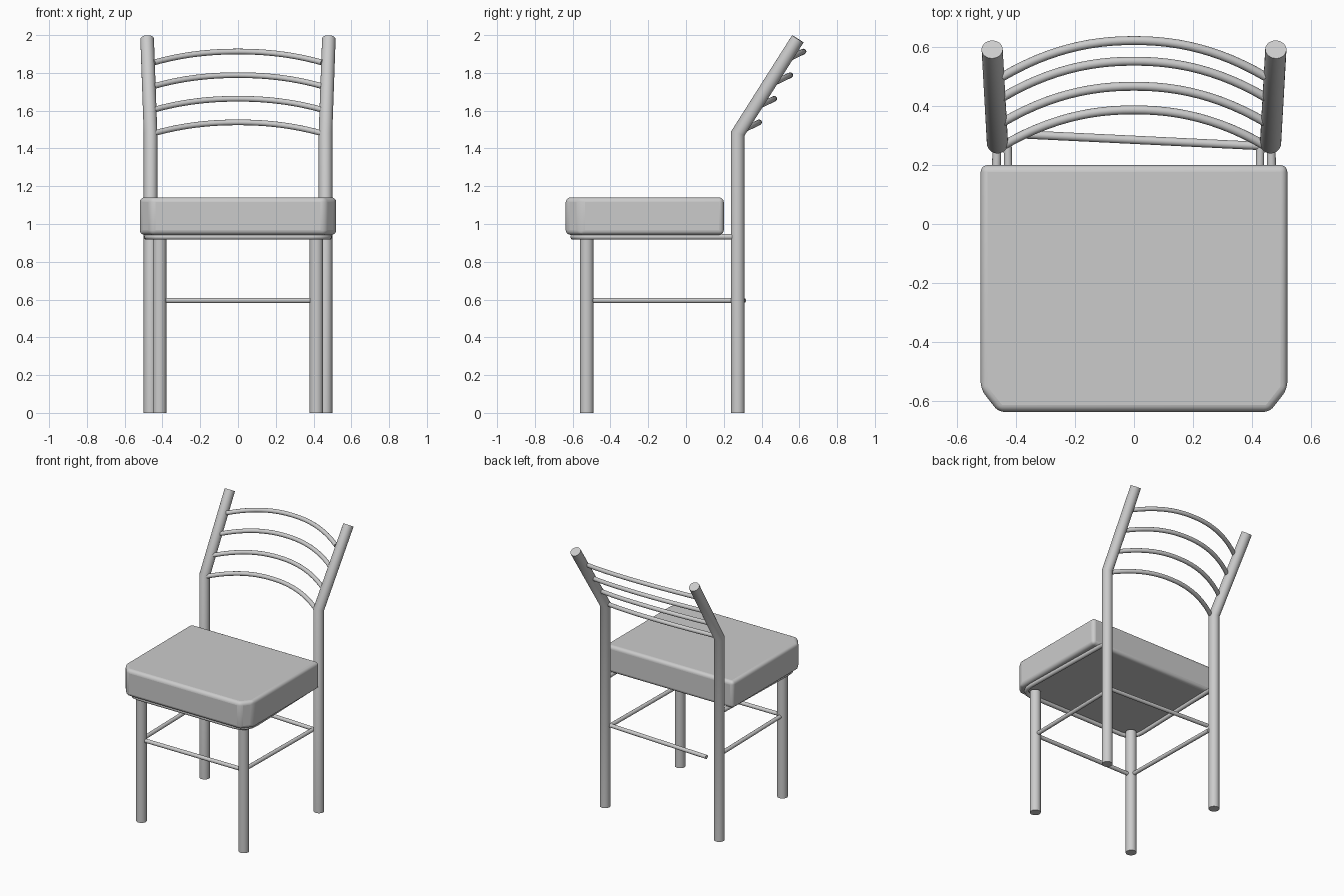
import bpy, bmesh, math
from mathutils import Vector

if "Cube" in bpy.data.objects:
    bpy.data.objects.remove(bpy.data.objects["Cube"])


def finish(bm, name):
    bmesh.ops.recalc_face_normals(bm, faces=bm.faces)
    me = bpy.data.meshes.new(name)
    bm.to_mesh(me)
    bm.free()
    ob = bpy.data.objects.new(name, me)
    bpy.context.collection.objects.link(ob)
    return ob


def tube(name, path, r, sides=24):
    """Sweep a circle along a path with mitred bends and closed ends."""
    pts = [Vector(p) for p in path]
    dirs = [(b - a).normalized() for a, b in zip(pts, pts[1:])]
    bm = bmesh.new()
    rings = []
    ref = dirs[0].orthogonal().normalized()
    for i, p in enumerate(pts):
        d = dirs[max(i - 1, 0)]
        ref = (ref - d * ref.dot(d)).normalized()
        side = d.cross(ref)
        n = (d + dirs[min(i, len(dirs) - 1)]).normalized()
        ring = []
        for k in range(sides):
            a = 2 * math.pi * k / sides
            o = (ref * math.cos(a) + side * math.sin(a)) * r
            o -= d * (o.dot(n) / d.dot(n))   # slide onto the mitre plane
            ring.append(bm.verts.new(p + o))
        rings.append(ring)
    for a, b in zip(rings, rings[1:]):
        for k in range(sides):
            j = (k + 1) % sides
            bm.faces.new((a[k], a[j], b[j], b[k]))
    bm.faces.new(rings[0])
    bm.faces.new(rings[-1])
    return finish(bm, name)


# Seat cushion with clipped front corners
half = [(0.52, 0.2), (0.52, -0.56), (0.46, -0.637)]
outline = half + [(-x, y) for x, y in reversed(half)]
bm = bmesh.new()
base = bm.faces.new([bm.verts.new((x, y, 0.943)) for x, y in outline])
top = bmesh.ops.extrude_face_region(bm, geom=[base])
bmesh.ops.translate(bm, vec=(0, 0, 0.197),
                    verts=[v for v in top["geom"] if isinstance(v, bmesh.types.BMVert)])
seat = finish(bm, "seat")
bev = seat.modifiers.new("round", 'BEVEL')
bev.width = 0.024
bev.segments = 5

# Bent tube frame under the seat, open at the back
rail = [(0.465, 0.25), (0.484, -0.48), (0.48, -0.525), (0.46, -0.565),
        (0.43, -0.588), (0.39, -0.597)]
rail = rail + [(-x, y) for x, y in reversed(rail)]
tube("seat_frame", [(x, y, 0.932) for x, y in rail], 0.015, 16)

# Legs, bent back posts and side stretchers
for s, side in ((1, "right"), (-1, "left")):
    tube("front_leg_" + side, [(s * 0.415, -0.525, 0), (s * 0.415, -0.525, 0.925)], 0.036)
    tube("back_post_" + side, [(s * 0.463, 0.275, 0), (s * 0.463, 0.275, 1.48),
                               (s * 0.481, 0.592, 1.98)], 0.036)
    tube("side_stretcher_" + side, [(s * 0.415, -0.525, 0.595), (s * 0.428, 0.262, 0.595)],
         0.014, 16)

# Front stretcher, and the slightly skewed back stretcher
tube("front_stretcher", [(-0.415, -0.525, 0.595), (0.415, -0.525, 0.595)], 0.014, 16)
tube("back_stretcher", [(-0.38, 0.304, 0.595), (0.44, 0.264, 0.595)], 0.014, 16)

# Bowed back slats: end height, end y
for i, (z, y) in enumerate([(1.48, 0.265), (1.605, 0.345), (1.73, 0.43), (1.855, 0.5)]):
    path = []
    for k in range(25):
        t = k / 12 - 1
        bow = 1 - abs(t) ** 2.15
        path.append((t * 0.445, y + 0.122 * bow, z + 0.058 * bow))
    tube("back_slat_%d" % (i + 1), path, 0.015, 16)

# Smooth shading with crisp tube ends
bpy.ops.object.select_all(action='DESELECT')
for ob in bpy.context.collection.objects:
    ob.select_set(True)
bpy.context.view_layer.objects.active = seat
bpy.ops.object.shade_smooth_by_angle(angle=math.radians(35))
